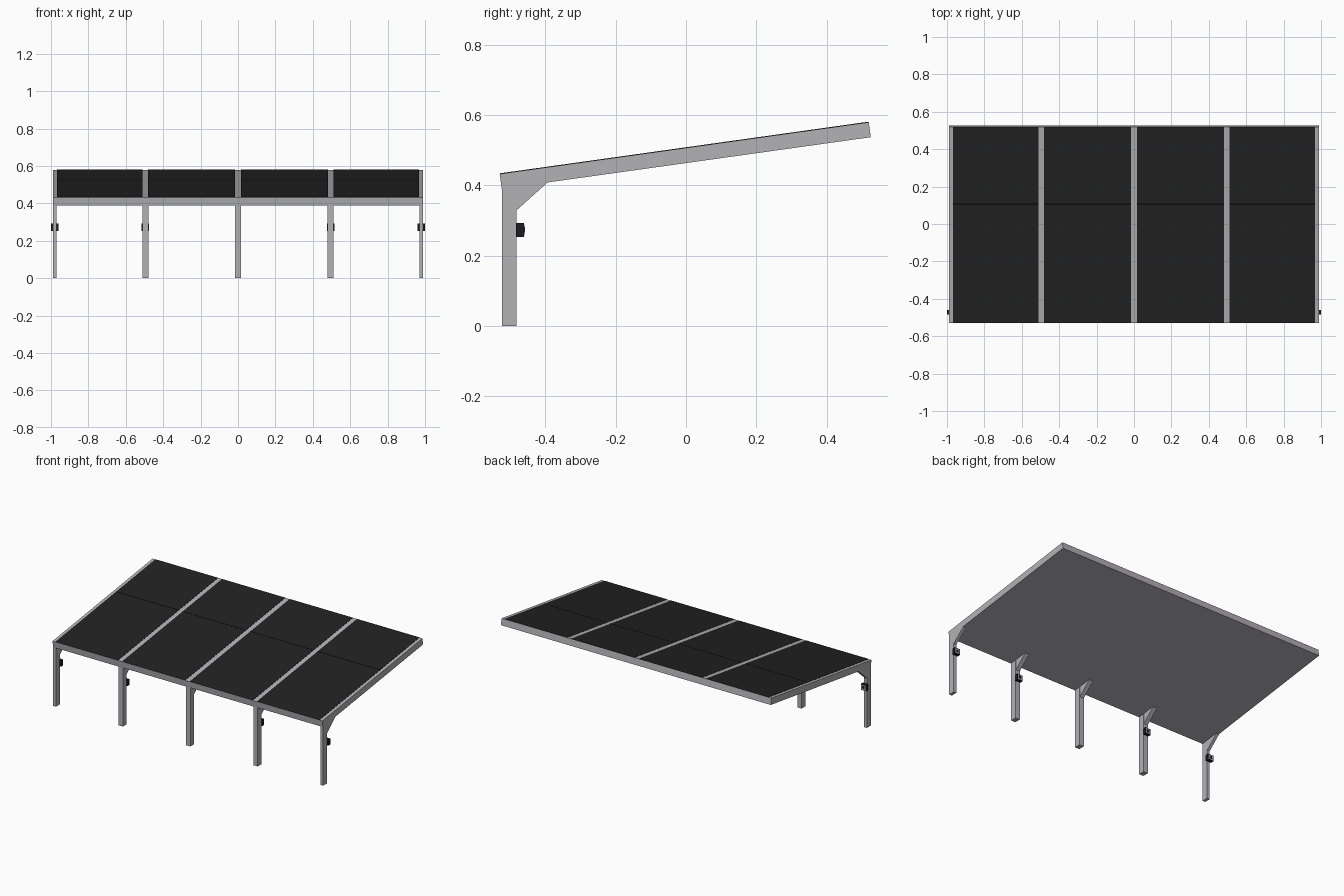
import bpy, bmesh, math
from mathutils import Matrix, Vector

if "Cube" in bpy.data.objects:
    bpy.data.objects.remove(bpy.data.objects["Cube"])


def mat(name, rgb):
    m = bpy.data.materials.new(name)
    m.diffuse_color = (*rgb, 1)
    m.use_nodes = True
    m.node_tree.nodes["Principled BSDF"].inputs["Base Color"].default_value = m.diffuse_color
    return m


METAL = mat("light_grey_metal", (0.45, 0.44, 0.46))
PANEL = mat("dark_panel", (0.016, 0.016, 0.016))
SEAM = mat("black_seam", (0.004, 0.004, 0.004))
CASE = mat("black_casing", (0.012, 0.012, 0.013))


def finish(name, bm, material, matrix=None):
    bmesh.ops.recalc_face_normals(bm, faces=bm.faces)
    if matrix:
        bm.transform(matrix)
    me = bpy.data.meshes.new(name)
    bm.to_mesh(me)
    bm.free()
    me.materials.append(material)
    ob = bpy.data.objects.new(name, me)
    bpy.context.collection.objects.link(ob)
    return ob


def box(name, x, y, z, material, matrix=None):
    """Box from (min, max) ranges, optionally transformed."""
    bm = bmesh.new()
    bmesh.ops.create_cube(bm, size=1)
    for v in bm.verts:
        v.co = Vector([(a + b) / 2 + c * (b - a) for (a, b), c in zip((x, y, z), v.co)])
    return finish(name, bm, material, matrix)


def prism(name, profile, x0, x1, material):
    """Extrude a (y, z) profile along x."""
    bm = bmesh.new()
    f = bm.faces.new([bm.verts.new((x0, y, z)) for y, z in profile])
    ext = bmesh.ops.extrude_face_region(bm, geom=[f])
    for v in ext["geom"]:
        if isinstance(v, bmesh.types.BMVert):
            v.co.x = x1
    return finish(name, bm, material)


# Sloped roof: local y runs along the slope, local z = 0 is its top
LENGTH = 1.06
slope = Matrix.Translation((0, -0.53, 0.4325)) @ Matrix.Rotation(math.atan2(0.147, 1.05), 4, 'X')
box("roof_deck", (-0.99, 0.99), (0, LENGTH), (-0.043, 0), METAL, slope)

# Dark panels, one plate per bay, leaving the beams showing between
bays = [(-0.969, -0.51), (-0.48, -0.016), (0.016, 0.48), (0.51, 0.969)]
for i, bay in enumerate(bays):
    box(f"solar_panel_{i}", bay, (0.001, LENGTH - 0.001), (-0.002, 0.0015), PANEL, slope)
    # visible seam line three fifths of the way up the slope
    s = 0.6 * LENGTH
    box(f"panel_seam_{i}", bay, (s + 0.003, s + 0.010), (0, 0.002), SEAM, slope)

# Posts, with gusset braces and charger boxes on the inner side
posts = [(-0.98, 0.011), (-0.495, 0.016), (0, 0.016), (0.495, 0.016), (0.98, 0.011)]
for i, (x, h) in enumerate(posts):
    box(f"post_{i}", (x - h, x + h) if abs(x) < 0.9 else (x - 0.01, x + 0.01),
        (-0.523, -0.482), (0, 0.41), METAL)
    w = min(h, 0.016) - 0.001
    prism(f"gusset_{i}", [(-0.483, 0.328), (-0.396, 0.406), (-0.396, 0.412), (-0.483, 0.41)],
          x - w, x + w, METAL)
    if x == 0:
        continue
    box(f"charger_box_{i}", (x - 0.02, x + 0.02), (-0.483, -0.461), (0.253, 0.293), CASE)
    box(f"charger_plate_{i}", (x - 0.016, x + 0.016), (-0.462, -0.4595), (0.257, 0.289), METAL)
    box(f"charger_socket_{i}", (x - 0.008, x + 0.008), (-0.460, -0.458), (0.266, 0.282), CASE)
